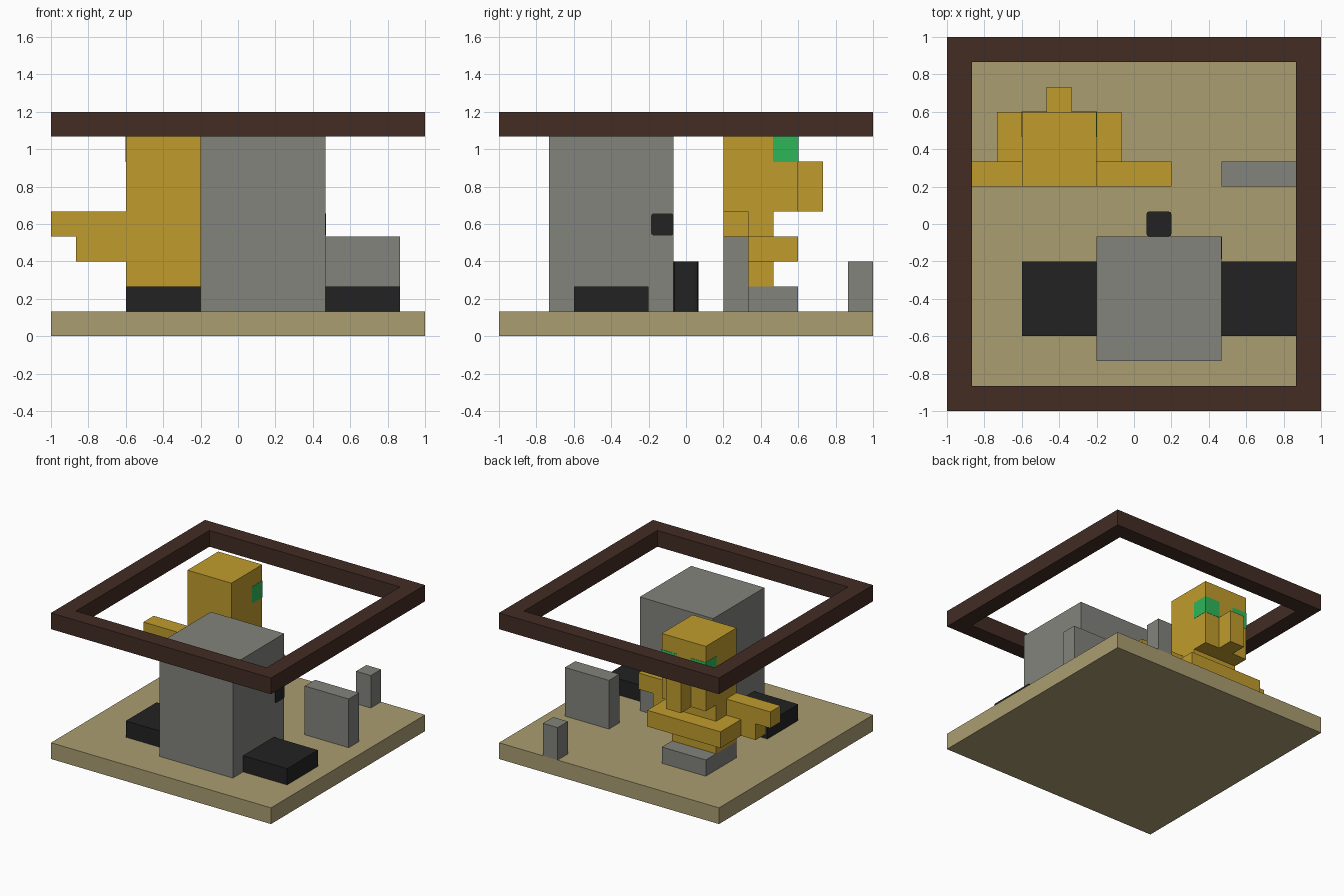
import bpy
import bmesh
from mathutils import Vector

default = bpy.data.objects.get("Cube")
if default:
    bpy.data.objects.remove(default, do_unlink=True)

CELL = 2 / 15  # the scene is laid out on a 15 x 15 grid


def material(name, rgb):
    lin = [(c / 255 / 12.92) if c < 11 else ((c / 255 + 0.055) / 1.055) ** 2.4 for c in rgb]
    mat = bpy.data.materials.new(name)
    mat.use_nodes = True
    mat.diffuse_color = (*lin, 1)
    mat.node_tree.nodes["Principled BSDF"].inputs["Base Color"].default_value = (*lin, 1)
    return mat


TAN = material("tan", (170, 157, 113))
BROWN = material("dark_brown", (66, 44, 36))
GRAY = material("gray", (130, 131, 124))
BLACK = material("black", (34, 34, 34))
GOLD = material("gold", (192, 156, 45))
GREEN = material("green", (46, 182, 88))


def box(name, mat, x, y, z, grow=0.0, round_axis=None):
    """Box spanning grid cell ranges, optionally grown or with rounded edges along one axis."""
    low = Vector((x[0] * CELL - 1, y[0] * CELL - 1, z[0] * CELL))
    high = Vector((x[1] * CELL - 1, y[1] * CELL - 1, z[1] * CELL))
    mid, size = (low + high) / 2, high - low
    bm = bmesh.new()
    bmesh.ops.create_cube(bm, size=1)
    for v in bm.verts:
        v.co = mid + Vector(c * (s + 2 * grow) for c, s in zip(v.co, size))
    if round_axis is not None:
        edges = [e for e in bm.edges
                 if abs((e.verts[0].co - e.verts[1].co)[round_axis]) > 0.001]
        bmesh.ops.bevel(bm, geom=edges, offset=0.015, segments=2, profile=0.5, affect='EDGES')
    mesh = bpy.data.meshes.new(name)
    bm.to_mesh(mesh)
    bm.free()
    mesh.materials.append(mat)
    obj = bpy.data.objects.new(name, mesh)
    bpy.context.collection.objects.link(obj)
    return obj


# Floor and upper frame
box("floor", TAN, (0, 15), (0, 15), (0, 1))
for side, start in (("front", 0), ("back", 14)):
    box("frame_" + side, BROWN, (0, 15), (start, start + 1), (8, 9))
for side, start in (("right", 0), ("left", 14)):
    box("frame_" + side, BROWN, (start, start + 1), (1, 14), (8, 9))

# Large block with its black steps and fittings
box("large_block", GRAY, (6, 11), (2, 7), (1, 8))
box("right_step", BLACK, (3, 6), (3, 6), (1, 2))
box("left_step", BLACK, (11, 14), (3, 6), (1, 2))
box("rear_fitting", BLACK, (8, 9), (7, 8), (1, 3), round_axis=2)
box("side_plate", BLACK, (10.97, 11.02), (6.1, 7), (4.03, 4.93), round_axis=0)

# Low wall and post
box("low_wall", GRAY, (11, 14), (9, 10), (1, 4))
box("post", GRAY, (11, 12), (14, 15), (1, 3))

# Figure on a pedestal, facing the back
box("pedestal", GRAY, (3, 6), (9, 12), (1, 2))
box("body", GOLD, (3, 6), (9, 11), (2, 5))
box("lap", GOLD, (2, 7), (10, 12), (3, 4))
box("head", GOLD, (3, 6), (9, 12), (5, 9))
box("snout", GOLD, (4, 5), (12, 13), (5, 7))


def mirrored(name, mat, x, *ranges, grow=0.0):
    """A right part and its left twin about the middle of the figure."""
    box("right_" + name, mat, x, *ranges, grow=grow)
    box("left_" + name, mat, (9 - x[1], 9 - x[0]), *ranges, grow=grow)


mirrored("arm", GOLD, (0, 3), (9, 10), (4, 5))
mirrored("lower_arm", GOLD, (1, 3), (9, 10), (3, 4))
mirrored("eye", GREEN, (3, 4), (11, 12), (7, 8), grow=0.002)
